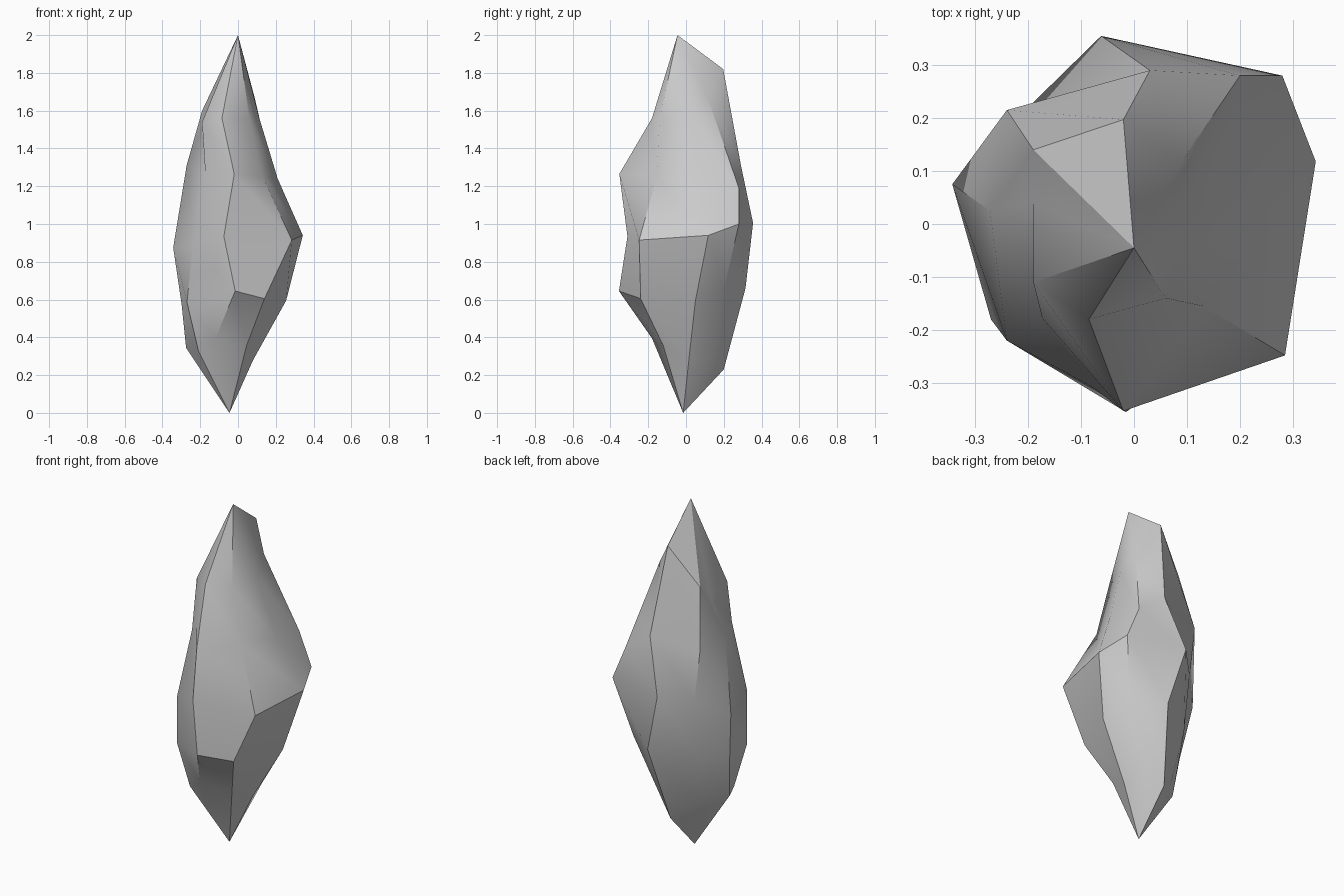
import bpy, bmesh, math

TOP, BOTTOM = (0, -0.045, 2.0), (-0.045, -0.015, 0.0)

# Eight ridge lines running from the top point to the bottom point,
# counter-clockwise from the front
front = [(-0.085, -0.18, 1.56), (-0.02, -0.353, 1.265), (-0.075, -0.31, 0.935),
         (-0.015, -0.355, 0.645), (-0.12, -0.18, 0.395)]
front_right = [(0.06, -0.14, 1.555), (0.13, -0.155, 1.25), (0.285, -0.248, 0.915),
               (0.14, -0.24, 0.605), (0.045, -0.12, 0.355)]
right = [(0.11, 0.02, 1.57), (0.21, 0.055, 1.24), (0.343, 0.118, 0.94),
         (0.255, 0.05, 0.595), (0.08, 0.015, 0.28)]
back_right = [(0.088, 0.115, 1.67), (0.2, 0.28, 1.19), (0.28, 0.28, 1.0),
              (0.2, 0.2, 0.65), (0.045, 0.155, 0.3)]
back = [(-0.02, 0.197, 1.82), (0.03, 0.29, 1.315), (-0.062, 0.355, 1.005),
        (0.028, 0.315, 0.66), (-0.04, 0.2, 0.23)]
back_left = [(-0.19, 0.14, 1.6), (-0.24, 0.215, 1.26), (-0.205, 0.215, 0.965),
             (-0.2, 0.175, 0.635), (-0.16, 0.105, 0.31)]
left = [(-0.19, 0.04, 1.505), (-0.272, 0.025, 1.31), (-0.343, 0.075, 0.875),
        (-0.298, 0.022, 0.57), (-0.275, -0.01, 0.345)]
front_left = [(-0.19, -0.11, 1.54), (-0.173, -0.178, 1.27), (-0.24, -0.22, 0.88),
              (-0.27, -0.18, 0.585), (-0.21, -0.144, 0.33)]
ridges = [front, front_right, right, back_right, back, back_left, left, front_left]

# Loft facets between neighbouring ridges and close them at the two points
bm = bmesh.new()
top, bottom = bm.verts.new(TOP), bm.verts.new(BOTTOM)
cols = [[bm.verts.new(p) for p in ridge] for ridge in ridges]
for a, b in zip(cols, cols[1:] + cols[:1]):
    bm.faces.new((top, a[0], b[0]))
    for k in range(len(a) - 1):
        bm.faces.new((a[k], a[k + 1], b[k + 1], b[k]))
    bm.faces.new((a[-1], bottom, b[-1]))

mesh = bpy.data.meshes.new("crystal_shard")
bm.to_mesh(mesh)
bm.free()
shard = bpy.data.objects.new("crystal_shard", mesh)
bpy.context.collection.objects.link(shard)

# Soft shading on shallow facets, crisp on the ridges
bpy.context.view_layer.objects.active = shard
shard.select_set(True)
bpy.ops.object.shade_smooth_by_angle(angle=math.radians(30))
